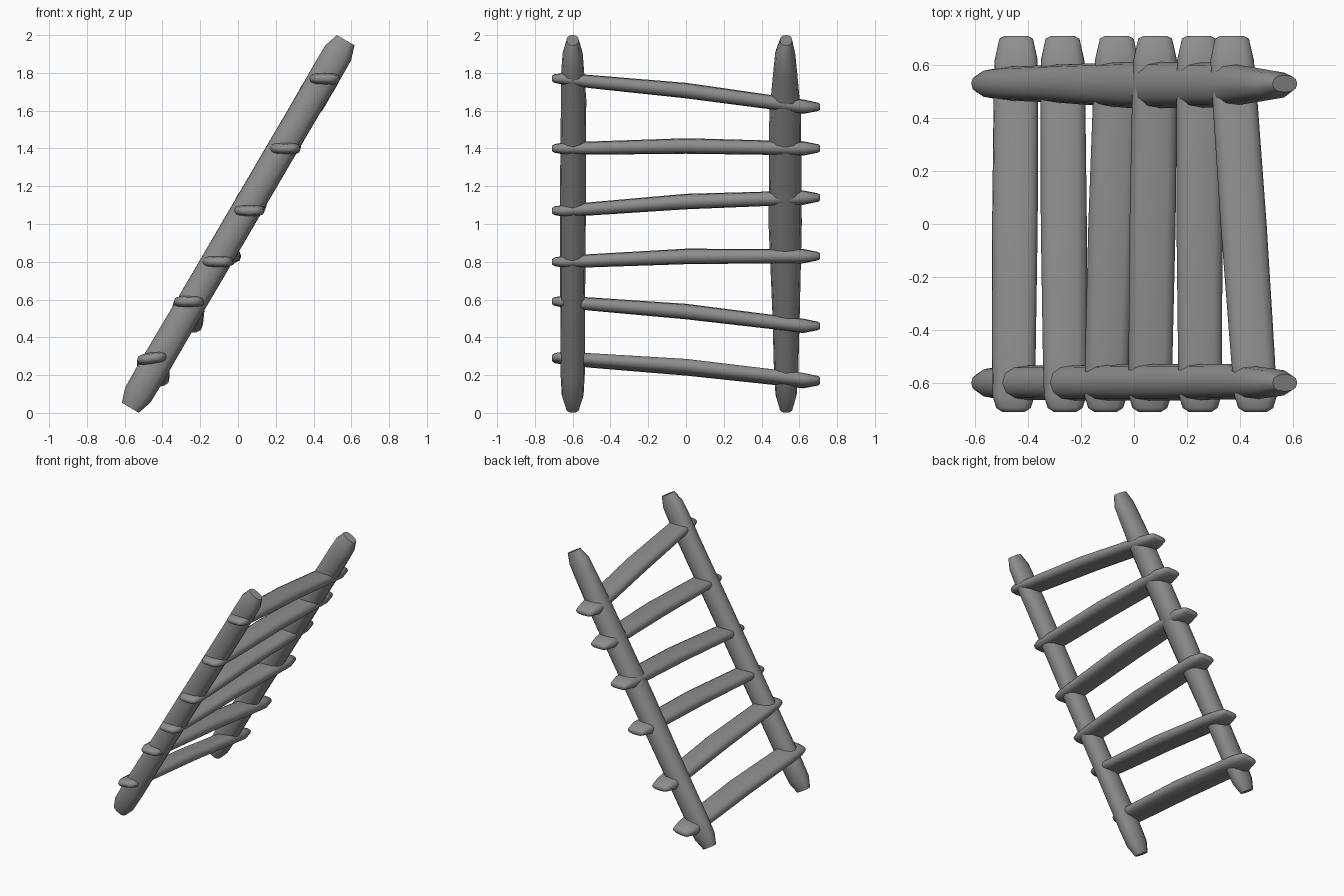
import bpy, bmesh, math
from mathutils import Vector

if "Cube" in bpy.data.objects:
    bpy.data.objects.remove(bpy.data.objects["Cube"])

wood = bpy.data.materials.new("dark_grey")
wood.diffuse_color = (0.27, 0.27, 0.27, 1)
wood.use_nodes = True
wood.node_tree.nodes["Principled BSDF"].inputs["Base Color"].default_value = wood.diffuse_color


def rounded(x, power):
    return math.copysign(abs(x) ** power, x)


def loft(name, rings, u, v, sides=12, power=0.85):
    """Skin rounded rings (centre, half width along u, half width along v)."""
    bm = bmesh.new()
    loops = []
    for c, a, b in rings:
        loop = []
        for i in range(sides):
            t = 2 * math.pi * i / sides
            loop.append(bm.verts.new(Vector(c) + u * a * rounded(math.cos(t), power)
                                     + v * b * rounded(math.sin(t), power)))
        loops.append(loop)
    for p, q in zip(loops, loops[1:]):
        for i in range(sides):
            j = (i + 1) % sides
            bm.faces.new((p[i], p[j], q[j], q[i]))
    bm.faces.new(loops[0][::-1])
    bm.faces.new(loops[-1])
    bmesh.ops.recalc_face_normals(bm, faces=bm.faces)
    me = bpy.data.meshes.new(name)
    bm.to_mesh(me)
    bm.free()
    me.materials.append(wood)
    ob = bpy.data.objects.new(name, me)
    bpy.context.collection.objects.link(ob)
    bpy.context.view_layer.objects.active = ob
    ob.select_set(True)
    bpy.ops.object.shade_smooth_by_angle(angle=math.radians(70))
    ob.select_set(False)


# Leaning side rails: (fraction along, y centre, half width, half depth in y)
low, high = Vector((-0.570, 0, 0.027)), Vector((0.570, 0, 1.973))
d = (high - low).normalized()
across = Vector((d.z, 0, -d.x))
rails = {
    "front_rail": [(0, -0.60, .052, .036), (.035, -0.60, .078, .058), (.09, -0.60, .080, .064),
                   (.3, -0.60, .077, .066), (.6, -0.598, .077, .069), (.84, -0.595, .077, .067),
                   (.92, -0.60, .080, .060), (.965, -0.60, .079, .053), (1, -0.60, .054, .032)],
    "back_rail": [(0, 0.53, .052, .036), (.035, 0.53, .078, .056), (.09, 0.53, .080, .064),
                  (.25, 0.53, .077, .072), (.5, 0.525, .078, .088), (.8, 0.525, .078, .084),
                  (.92, 0.525, .080, .062), (.965, 0.525, .078, .053), (1, 0.53, .054, .032)],
}
for name, secs in rails.items():
    loft(name, [(low.lerp(high, t) + Vector((0, y, 0)), a, b) for t, y, a, b in secs],
         across, Vector((0, 1, 0)))

# Flattened rungs: front (x, z), back (x, z), tilt in degrees
rungs = [
    (-0.455, 0.29, -0.445, 0.17, 8),
    (-0.260, 0.59, -0.270, 0.46, 0),
    (-0.107, 0.80, -0.065, 0.83, 0),
    (0.060, 1.07, 0.080, 1.14, 0),
    (0.250, 1.40, 0.245, 1.40, 0),
    (0.460, 1.77, 0.370, 1.62, 0),
]
# Rung profile: y, half width, half thickness, upward bow
profile = [(-0.71, .042, .014, 0), (-0.695, .066, .023, 0), (-0.65, .080, .031, 0),
           (-0.50, .083, .035, .002), (0, .087, .041, .013), (0.45, .085, .038, .004),
           (0.62, .082, .038, 0), (0.70, .064, .022, 0), (0.71, .045, .014, 0)]
for n, (x0, z0, x1, z1, tilt) in enumerate(rungs, 1):
    r = math.radians(tilt)
    u, v = Vector((math.cos(r), 0, math.sin(r))), Vector((-math.sin(r), 0, math.cos(r)))
    rings = []
    for y, a, b, bow in profile:
        t = min(max((y + 0.66) / 1.29, 0), 1)
        rings.append(((x0 + (x1 - x0) * t, y, z0 + (z1 - z0) * t + bow), a, b))
    loft(f"rung_{n}", rings, u, v, power=0.7)
